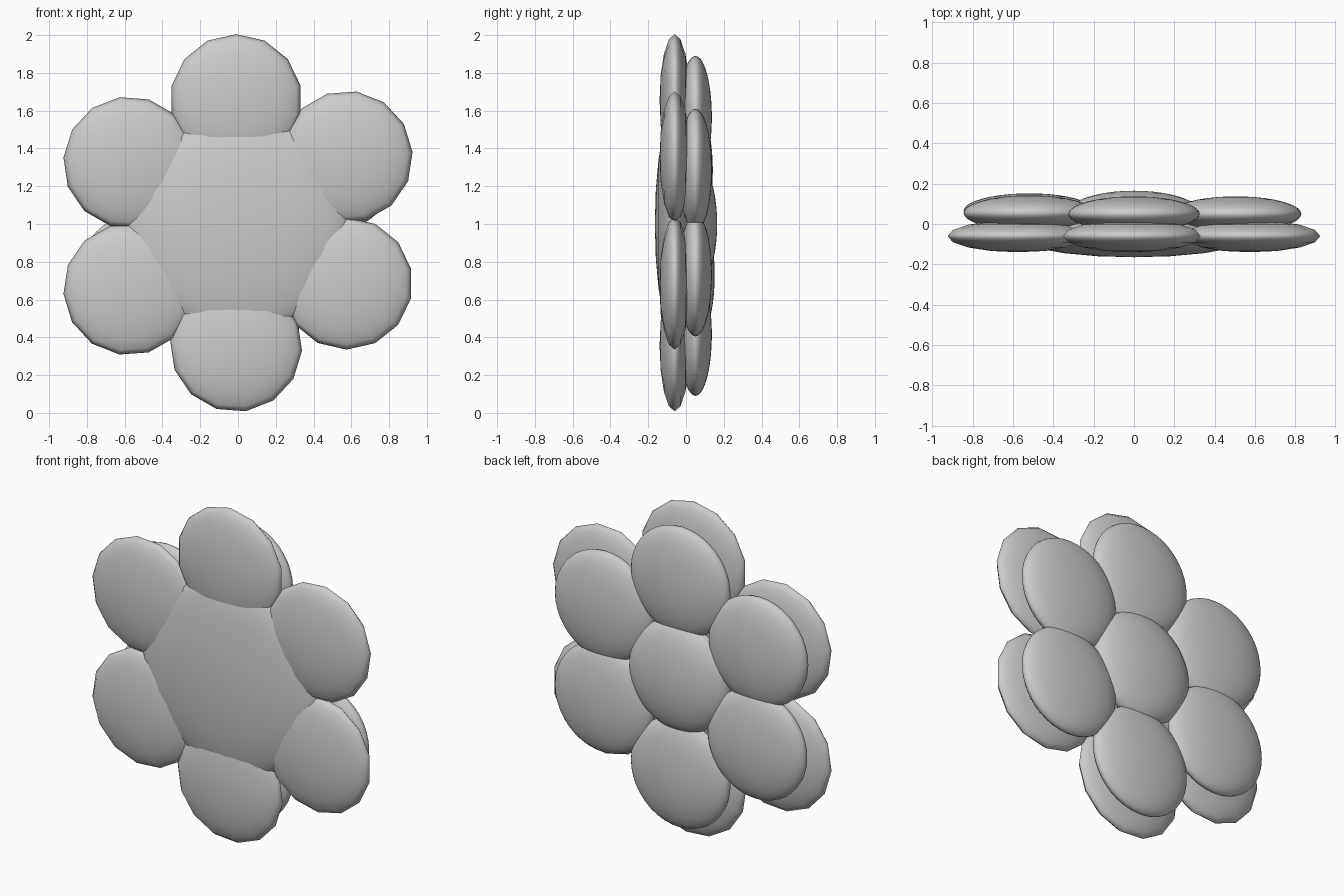
import bpy, math

cube = bpy.data.objects.get("Cube")
if cube:
    bpy.data.objects.remove(cube, do_unlink=True)

grey = bpy.data.materials.new("plain_grey")
grey.use_nodes = True
colour = (0.6, 0.6, 0.6, 1)
grey.diffuse_color = colour
grey.node_tree.nodes["Principled BSDF"].inputs["Base Color"].default_value = colour


def pad(name, x, y, z, radius, depth, segments, rings, spin=0.0):
    """Flattened sphere whose poles face front and back."""
    bpy.ops.mesh.primitive_uv_sphere_add(segments=segments, ring_count=rings, radius=1)
    ob = bpy.context.object
    ob.name = name
    ob.location = (x, y, z)
    ob.scale = (radius, radius, depth)
    ob.rotation_euler = (math.pi / 2, spin, 0)
    ob.data.materials.append(grey)
    bpy.ops.object.shade_smooth()
    return ob


# Front flower: coarse petals around a broad, shallow centre
pad("front_centre", 0, -0.06, 1.0, 0.59, 0.105, 16, 10)
front = {
    "top": (-0.01, 1.655), "bottom": (-0.01, 0.355),
    "upper_left": (0.575, 1.355), "lower_left": (0.575, 0.685),
    "upper_right": (-0.575, 1.325), "lower_right": (-0.575, 0.655),
}
for i, (place, (x, z)) in enumerate(front.items()):
    pad("front_petal_" + place, x, -0.06, z, 0.35, 0.08, 14, 8, i * 0.3)

# Back flower: smooth round petals around a small centre
pad("back_centre", 0, 0.055, 1.0, 0.33, 0.11, 40, 20)
back = {
    "top": (0, 1.565, 0.05), "bottom": (0, 0.415, 0.05),
    "upper_left": (0.505, 1.285, 0.05), "lower_left": (0.505, 0.73, 0.05),
    "upper_right": (-0.52, 1.285, 0.055), "lower_right": (-0.52, 0.73, 0.065),
}
for place, (x, z, y) in back.items():
    pad("back_petal_" + place, x, y, z, 0.325, 0.087, 40, 20)
